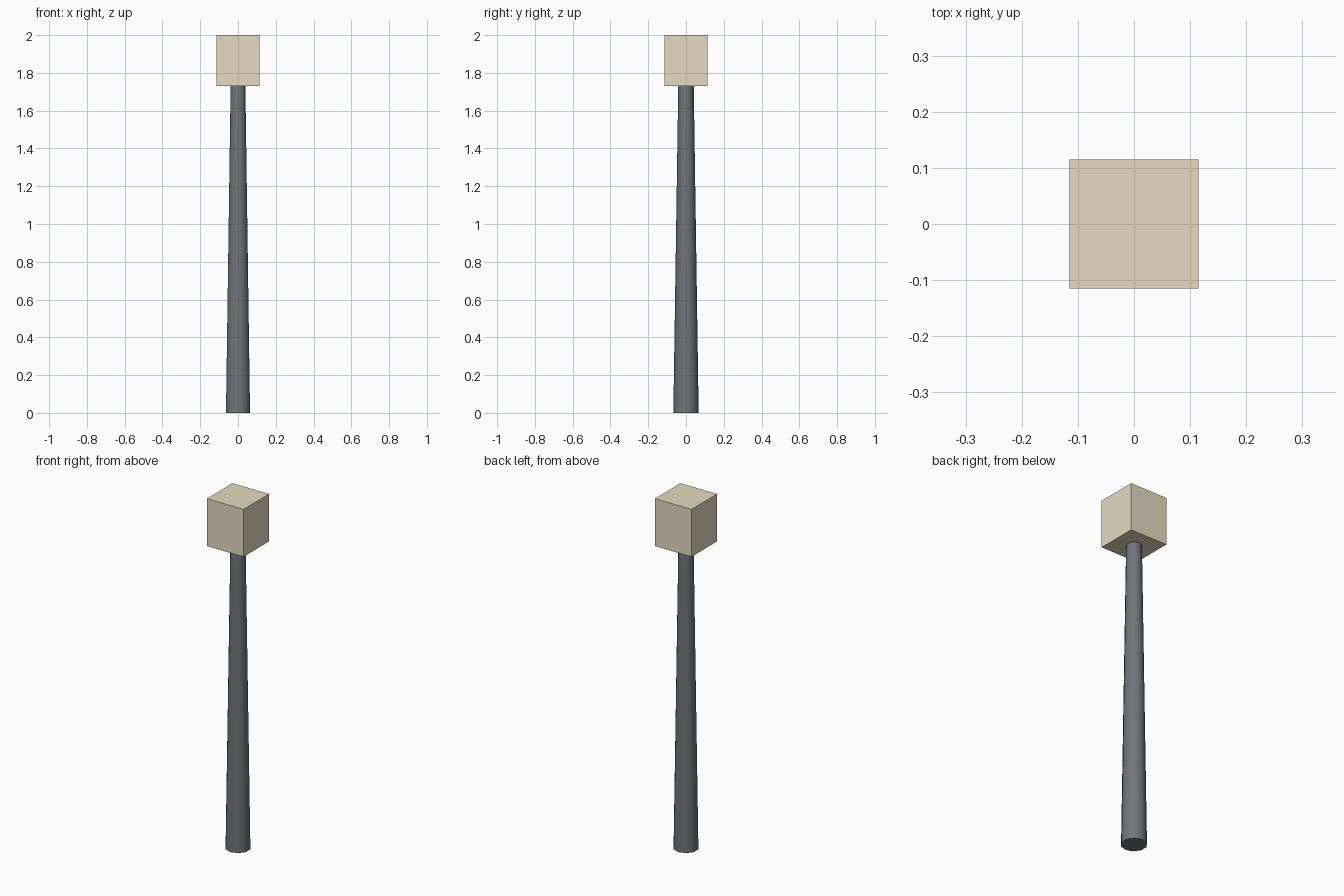
import bpy

if "Cube" in bpy.data.objects:
    bpy.data.objects.remove(bpy.data.objects["Cube"])


def material(name, color):
    m = bpy.data.materials.new(name)
    m.diffuse_color = (*color, 1)
    m.use_nodes = True
    m.node_tree.nodes["Principled BSDF"].inputs["Base Color"].default_value = m.diffuse_color
    return m


def finish(name, mat):
    ob = bpy.context.object
    ob.name = name
    ob.data.materials.append(mat)
    return ob


LAMP_BOTTOM, TOP = 1.73, 2.0
LAMP_WIDTH = 0.23

# Tapered ten-sided post, capped at both ends
bpy.ops.mesh.primitive_cone_add(vertices=10, radius1=0.067, radius2=0.041,
                                depth=LAMP_BOTTOM, location=(0, 0, LAMP_BOTTOM / 2))
finish("post", material("dark_metal", (0.16, 0.18, 0.20)))
bpy.ops.object.shade_smooth_by_angle(angle=0.7)

# Box lantern on top of the post
bpy.ops.mesh.primitive_cube_add(size=1, location=(0, 0, (LAMP_BOTTOM + TOP) / 2))
lantern = finish("lantern", material("warm_glass", (0.79, 0.70, 0.53)))
lantern.scale = (LAMP_WIDTH, LAMP_WIDTH, TOP - LAMP_BOTTOM)
